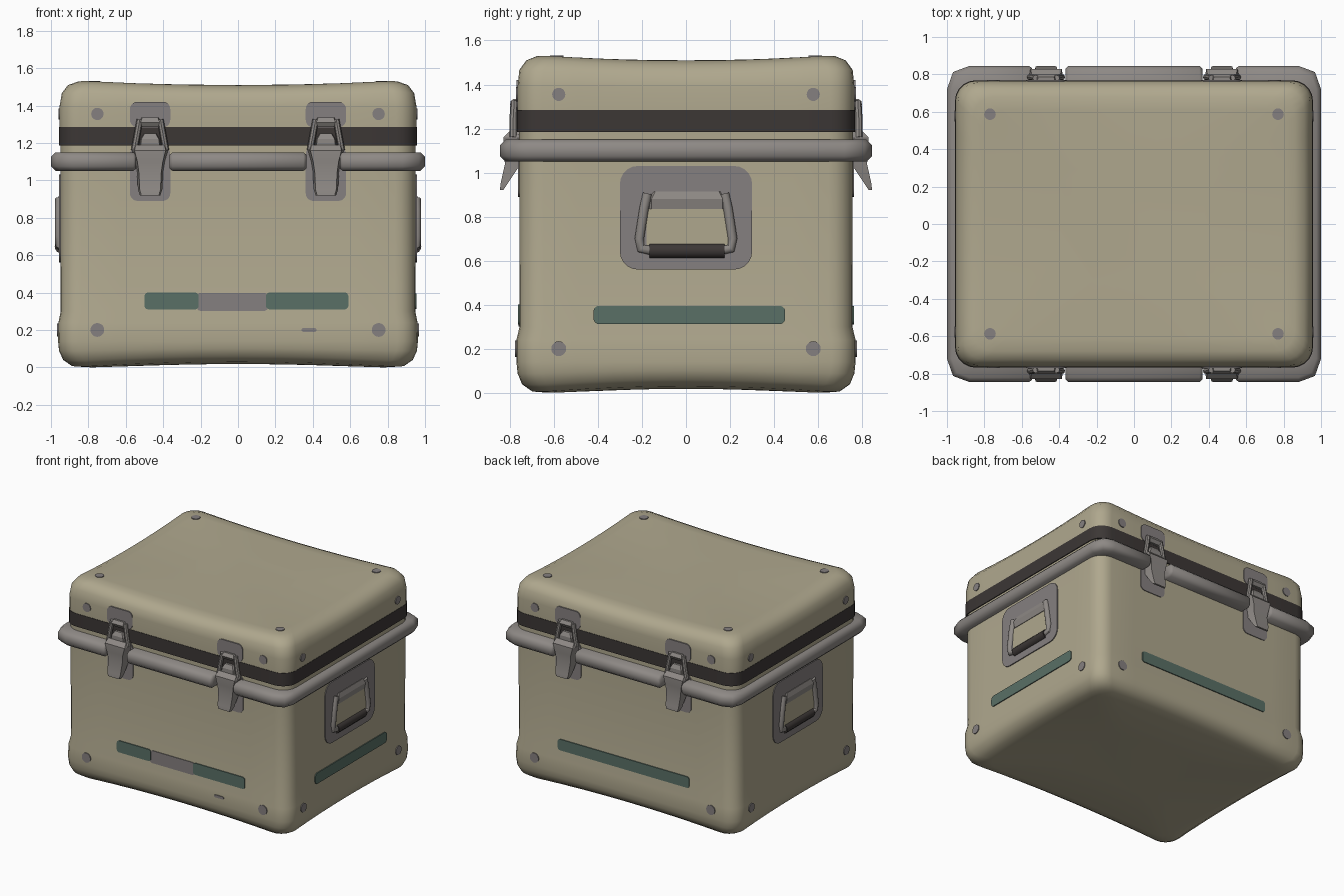
import bpy, bmesh, math
from mathutils import Matrix, Vector

cube = bpy.data.objects.get("Cube")
if cube:
    bpy.data.objects.remove(cube)


def material(name, rgb):
    m = bpy.data.materials.new(name)
    m.use_nodes = True
    m.diffuse_color = (*rgb, 1)
    node = m.node_tree.nodes["Principled BSDF"]
    node.inputs["Base Color"].default_value = (*rgb, 1)
    node.inputs["Roughness"].default_value = 0.7
    return m


TAN = material("tan", (0.43, 0.39, 0.27))
METAL = material("metal_grey", (0.27, 0.25, 0.235))
PATCH = material("patch_grey", (0.235, 0.215, 0.215))
DARK = material("dark_rubber", (0.045, 0.038, 0.036))
GREEN = material("green", (0.10, 0.16, 0.132))


def face_frame(side):
    """Local axes (across, up, outward) for one side of the box."""
    if side == "top":
        return Matrix.Identity(4)
    turn = {"front": 0, "right": 90, "back": 180, "left": -90}[side]
    return Matrix.Rotation(math.radians(turn), 4, "Z") @ Matrix.Rotation(math.pi / 2, 4, "X")


def loft(name, rings, mat, frame=None, angle=40):
    """Skin a list of equal-length rings and cap both ends."""
    bm = bmesh.new()
    rows = [[bm.verts.new(p) for p in ring] for ring in rings]
    for a, b in zip(rows, rows[1:]):
        for i in range(len(a)):
            j = (i + 1) % len(a)
            bm.faces.new((a[i], a[j], b[j], b[i]))
    bm.faces.new(rows[0][::-1])
    bm.faces.new(rows[-1])
    if frame:
        bm.transform(frame)
    bmesh.ops.recalc_face_normals(bm, faces=bm.faces)
    mesh = bpy.data.meshes.new(name)
    bm.to_mesh(mesh)
    bm.free()
    mesh.materials.append(mat)
    obj = bpy.data.objects.new(name, mesh)
    bpy.context.collection.objects.link(obj)
    bpy.ops.object.select_all(action="DESELECT")
    obj.select_set(True)
    bpy.context.view_layer.objects.active = obj
    bpy.ops.object.shade_smooth_by_angle(angle=math.radians(angle))
    return obj


def rounded(hx, hy, r, z, cx=0, cy=0, corner=5, edge=1):
    """Rounded rectangle ring, optionally with extra points on its straights."""
    pts = []
    for k, (sx, sy) in enumerate([(1, 1), (-1, 1), (-1, -1), (1, -1)]):
        for i in range(corner + 1):
            a = math.pi / 2 * (k + i / corner)
            pts.append(Vector((cx + sx * (hx - r) + r * math.cos(a),
                               cy + sy * (hy - r) + r * math.sin(a), z)))
    out = []
    for i, p in enumerate(pts):
        out.append(p)
        if i % (corner + 1) == corner:
            q = pts[(i + 1) % len(pts)]
            out += [p.lerp(q, t / edge) for t in range(1, edge)]
    return out


def shell(name, profile, mat, lift=0.0, lift_z=(0, 1)):
    """Box skin from (z, half width, half depth), corners pushed out vertically."""
    rings = []
    for z, hx, hy in profile:
        ring = rounded(hx, hy, 0.11, z, edge=8)
        fade = min(1, max(0, (z - lift_z[0]) / (lift_z[1] - lift_z[0])))
        for p in ring:
            p.z += lift * fade * (p.x * p.y / 0.722) ** 2
        rings.append(ring)
    return loft(name, rings, mat)


def plate(name, side, u0, u1, v0, v1, r, d, mat):
    """Thin painted patch whose outer face sits at distance d."""
    args = ((u1 - u0) / 2, (v1 - v0) / 2, r)
    mid = ((u0 + u1) / 2, (v0 + v1) / 2)
    loft(name, [rounded(*args, d - 0.009, *mid), rounded(*args, d, *mid)],
         mat, face_frame(side), 30)


def block(name, side, u, rows, mat):
    """Tapered block from rows of (height, half width, inner, outer)."""
    rings = [[(u - w, v, a), (u + w, v, a), (u + w * 0.85, v, b), (u - w * 0.85, v, b)]
             for v, w, a, b in rows]
    return loft(name, rings, mat, face_frame(side), 25)


def rod(name, side, points, radius, mat, sides=10):
    """Round bar along points given as (across, up, outward)."""
    pts = [Vector(p) for p in points]
    rings = []
    for i, p in enumerate(pts):
        t = (pts[min(i + 1, len(pts) - 1)] - pts[max(i - 1, 0)]).normalized()
        n = Vector((0, 0, 1))
        b = t.cross(n).normalized()
        rings.append([p + radius * (n * math.cos(a) + b * math.sin(a))
                      for a in (math.tau * k / sides for k in range(sides))])
    return loft(name, rings, mat, face_frame(side))


# Main box, gasket band and lid
shell("box_body", [(0.018, 0.4, 0.3), (0.018, 0.82, 0.64), (0.03, 0.89, 0.70),
                   (0.06, 0.935, 0.745), (0.10, 0.957, 0.765), (0.14, 0.962, 0.77),
                   (0.24, 0.96, 0.77), (0.30, 0.948, 0.756), (1.19, 0.95, 0.758)],
      TAN, -0.04, (0.14, 0.03))
shell("gasket_band", [(1.185, 0.957, 0.768), (1.285, 0.957, 0.768)], DARK)
shell("lid", [(1.28, 0.955, 0.765), (1.39, 0.955, 0.765), (1.45, 0.942, 0.757),
              (1.487, 0.91, 0.725), (1.508, 0.86, 0.68), (1.51, 0.80, 0.61),
              (1.507, 0.4, 0.3)], TAN, 0.04, (1.39, 1.5))


# Bumper rail, split where the latches sit
def rail(name, path):
    section = [(-0.07, -0.05), (0.025, -0.05), (0.05, -0.025),
               (0.05, 0.025), (0.025, 0.05), (-0.07, 0.05)]
    rings = []
    last = len(path) - 1
    for i, (p, out) in enumerate(path):
        for s in ([0.75, 1] if i == 0 else [1, 0.75] if i == last else [1]):
            ring = [(p[0] + out[0] * o * s, p[1] + out[1] * o * s, 1.10 + z * s)
                    for o, z in section]
            if s < 1:  # rounded end
                q = path[1][0] if i == 0 else path[last - 1][0]
                step = 0.015 if q[0] < p[0] else -0.015
                ring = [(x + step, y, z) for x, y, z in ring]
            rings.append(ring)
    loft(name, rings, METAL, angle=50)


for s, word in ((1, "left"), (-1, "right")):
    quarter = [((0.56, 0.795), (0, 1)), ((0.88, 0.795), (0, 1)),
               ((0.93, 0.775), (0.75, 0.75)), ((0.95, 0.72), (1, 0))]
    half = [((x, -y), (a, -b)) for (x, y), (a, b) in quarter] + quarter[::-1]
    rail(word + "_rail", [((s * x, y), (s * a, b)) for (x, y), (a, b) in half])
for s, word in ((-1, "front"), (1, "back")):
    rail(word + "_rail", [((x, s * 0.795), (0, s)) for x in (-0.35, 0, 0.35)])

# Latches with their backing patches, two on the front and two on the back
for side in ("front", "back"):
    for u in (-0.47, 0.47):
        plate(side + "_latch_lower_patch", side, u - 0.108, u + 0.108, 0.89, 1.18, 0.04, 0.763, PATCH)
        plate(side + "_latch_upper_patch", side, u - 0.108, u + 0.108, 1.283, 1.42, 0.04, 0.770, PATCH)
        block(side + "_latch_lever", side, u,
              [(0.92, 0.055, 0.83, 0.845), (0.95, 0.065, 0.81, 0.842), (1.04, 0.07, 0.75, 0.822),
               (1.10, 0.08, 0.75, 0.83), (1.16, 0.098, 0.75, 0.83), (1.19, 0.09, 0.75, 0.80)], METAL)
        block(side + "_latch_catch", side, u,
              [(1.285, 0.05, 0.75, 0.785), (1.31, 0.06, 0.75, 0.80), (1.335, 0.05, 0.75, 0.785)], METAL)
        block(side + "_latch_hook", side, u,
              [(1.18, 0.06, 0.75, 0.80), (1.22, 0.055, 0.75, 0.80), (1.25, 0.035, 0.75, 0.785)], METAL)
        for s in (-1, 1):
            rod(side + "_latch_bail", side,
                [(u + s * 0.085, 1.16, 0.785), (u + s * 0.07, 1.24, 0.785),
                 (u + s * 0.055, 1.325, 0.78)], 0.017, METAL, 8)

# Carry handles
for side in ("right", "left"):
    plate(side + "_handle_patch", side, -0.30, 0.30, 0.56, 1.03, 0.08, 0.956, PATCH)
    plate(side + "_handle_opening", side, -0.18, 0.19, 0.67, 0.835, 0.01, 0.959, TAN)
    block(side + "_handle_mount", side, 0.005,
          [(0.835, 0.19, 0.94, 0.963), (0.88, 0.19, 0.94, 0.972), (0.915, 0.17, 0.94, 0.96)], METAL)
    for s in (-1, 1):
        rod(side + "_handle_arm", side,
            [(s * 0.175, 0.905, 0.955), (s * 0.19, 0.84, 0.957), (s * 0.212, 0.70, 0.957),
             (s * 0.205, 0.655, 0.955), (s * 0.15, 0.645, 0.95)], 0.022, METAL)
    rod(side + "_handle_grip", side, [(-0.165, 0.645, 0.945), (0.175, 0.645, 0.945)], 0.035, DARK, 14)

# Painted stripes
plate("front_stripe_left", "front", 0.15, 0.59, 0.31, 0.40, 0.02, 0.763, GREEN)
plate("front_stripe_right", "front", -0.50, -0.21, 0.31, 0.40, 0.02, 0.763, GREEN)
plate("front_stripe_middle", "front", -0.22, 0.16, 0.302, 0.398, 0.02, 0.761, PATCH)
plate("back_stripe", "back", -0.56, 0.56, 0.31, 0.395, 0.02, 0.763, GREEN)
plate("side_stripe", "right", -0.42, 0.45, 0.312, 0.395, 0.025, 0.955, GREEN)
plate("front_mark", "front", 0.34, 0.42, 0.19, 0.21, 0.009, 0.776, PATCH)


# Round rivet spots
def spot(side, u, v, r, d):
    plate(side + "_spot", side, u - r, u + r, v - r, v + r, r, d, PATCH)


for s in (-1, 1):
    for side in ("front", "back"):
        spot(side, s * 0.752, 0.20, 0.037, 0.776)
        spot(side, s * 0.752, 1.355, 0.033, 0.771)
    for side in ("right", "left"):
        spot(side, s * 0.578, 0.20, 0.034, 0.967)
        spot(side, s * 0.578, 1.355, 0.030, 0.961)
    for t in (-1, 1):
        spot("top", s * 0.77, t * 0.587, 0.031, 1.531)
